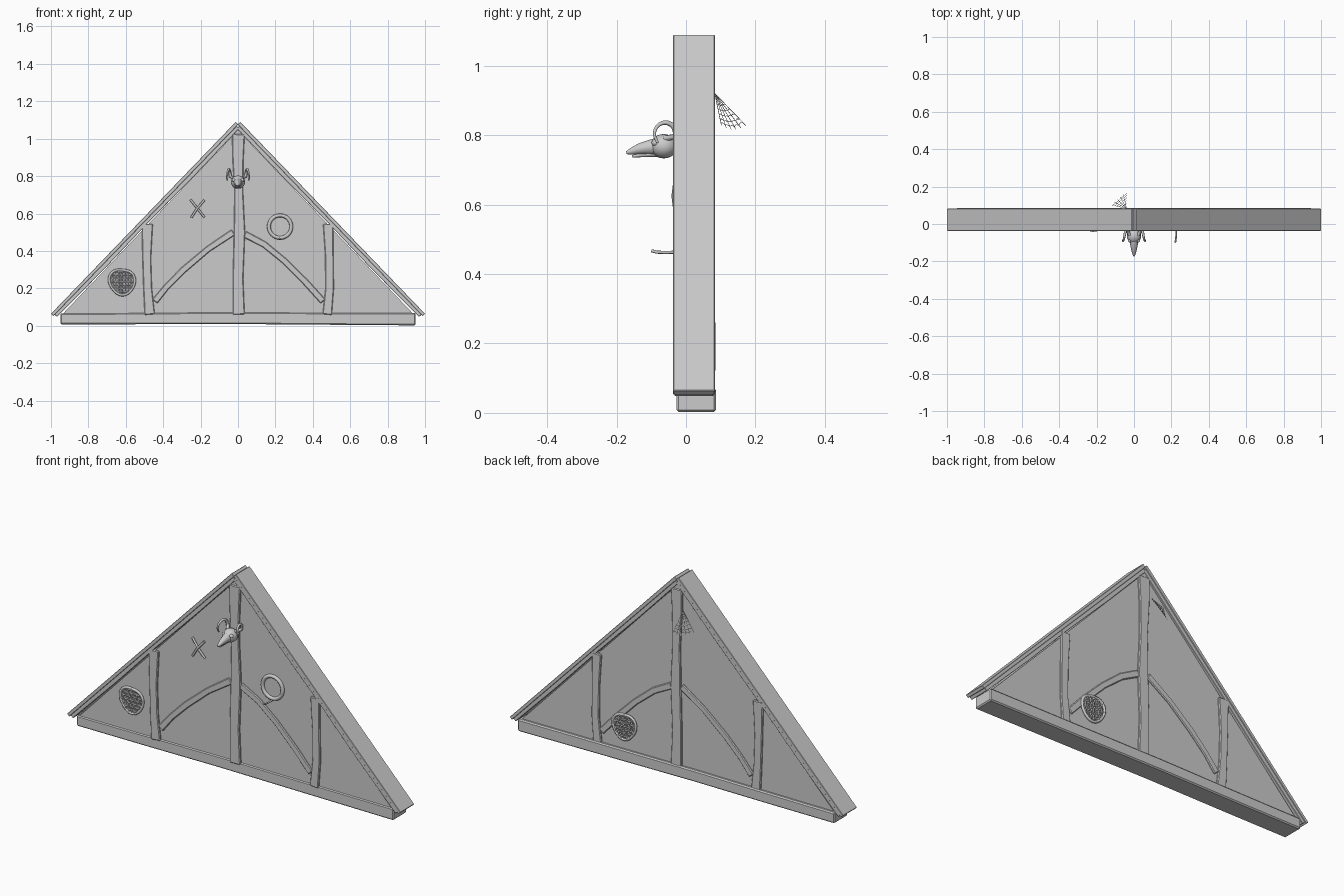
import bpy, bmesh, math
from mathutils import Vector

if "Cube" in bpy.data.objects:
    bpy.data.objects.remove(bpy.data.objects["Cube"])

grey = bpy.data.materials.new("weathered grey")
grey.diffuse_color = (0.6, 0.6, 0.6, 1)
grey.use_nodes = True
grey.node_tree.nodes["Principled BSDF"].inputs["Base Color"].default_value = grey.diffuse_color


def finish(name, bm, bevel=0.0, smooth=False):
    bmesh.ops.recalc_face_normals(bm, faces=bm.faces[:])
    me = bpy.data.meshes.new(name)
    bm.to_mesh(me)
    bm.free()
    me.materials.append(grey)
    ob = bpy.data.objects.new(name, me)
    bpy.context.collection.objects.link(ob)
    if bevel:
        mod = ob.modifiers.new("worn_edges", 'BEVEL')
        mod.width, mod.segments, mod.limit_method = bevel, 1, 'ANGLE'
        mod.angle_limit = math.radians(50)
    if smooth:
        for p in me.polygons:
            p.use_smooth = True
    return ob


def prism(name, outline, y0, y1, bevel=0.0):
    """Extrude an x-z outline along y."""
    bm = bmesh.new()
    f = bm.faces.new([bm.verts.new((x, y0, z)) for x, z in outline])
    ext = bmesh.ops.extrude_face_region(bm, geom=[f])["geom"]
    bmesh.ops.translate(bm, vec=(0, y1 - y0, 0),
                        verts=[v for v in ext if isinstance(v, bmesh.types.BMVert)])
    return finish(name, bm, bevel)


def timber(name, path, y0, y1, bevel=0.004):
    """Wavy squared timber along (x, z, width) points."""
    left, right = [], []
    for i, (x, z, w) in enumerate(path):
        a, b = path[max(i - 1, 0)], path[min(i + 1, len(path) - 1)]
        d = Vector((b[0] - a[0], b[1] - a[1])).normalized()
        left.append((x - d.y * w / 2, z + d.x * w / 2))
        right.append((x + d.y * w / 2, z - d.x * w / 2))
    return prism(name, left + right[::-1], y0, y1, bevel)


def tubes(name, paths, radius, closed=False, taper=None, res=2):
    """Round rods along 3D paths, joined in one mesh."""
    cu = bpy.data.curves.new(name, 'CURVE')
    cu.dimensions = '3D'
    cu.bevel_depth, cu.bevel_resolution, cu.use_fill_caps = radius, res, True
    for path in paths:
        sp = cu.splines.new('POLY')
        sp.points.add(len(path) - 1)
        sp.use_cyclic_u = closed
        for i, p in enumerate(path):
            sp.points[i].co = (*p, 1)
            sp.points[i].radius = 1 if taper is None else 1 + (taper - 1) * i / (len(path) - 1)
    cu.materials.append(grey)
    ob = bpy.data.objects.new(name, cu)
    bpy.context.collection.objects.link(ob)
    bpy.ops.object.select_all(action='DESELECT')
    ob.select_set(True)
    bpy.context.view_layer.objects.active = ob
    bpy.ops.object.convert(target='MESH')
    ob = bpy.context.view_layer.objects.active
    for p in ob.data.polygons:
        p.use_smooth = True
    return ob


def ellipsoid(name, centre, radii):
    bm = bmesh.new()
    bmesh.ops.create_uvsphere(bm, u_segments=20, v_segments=12, radius=1)
    for v in bm.verts:
        v.co = Vector(centre) + Vector(v.co[i] * radii[i] for i in range(3))
    return finish(name, bm, smooth=True)


# Triangular wall panel
prism("wall_panel", [(-0.95, 0.05), (0.95, 0.05), (0, 1.045)], -0.022, 0.07)

# Sill beam under the wall
timber("sill_beam", [(-0.95, 0.037, 0.058), (-0.55, 0.038, 0.06), (-0.1, 0.041, 0.062),
                     (0.4, 0.038, 0.064), (0.95, 0.035, 0.066)], -0.027, 0.086, 0.006)

# Roof boards with a rafter beneath, on both slopes
for side, s in (("left", -1), ("right", 1)):
    prism(side + "_roof_board", [(s * 1.0, 0.064), (s * 0.012, 1.09), (s * -0.002, 1.076),
                                 (s * 0.987, 0.052)], -0.037, 0.083, 0.002)
    timber(side + "_rafter", [(s * 0.975, 0.054, 0.02), (s * 0.72, 0.315, 0.024),
                              (s * 0.48, 0.566, 0.02), (s * 0.23, 0.823, 0.025),
                              (s * 0.0, 1.062, 0.02)], -0.033, 0.079, 0.002)

# Ridge block at the apex
prism("ridge_block", [(-0.04, 1.02), (0.04, 1.02), (0, 1.06)], -0.03, 0.077)

# Upright posts
timber("centre_post", [(0.004, 0.06, 0.064), (0.0, 0.25, 0.056), (0.008, 0.5, 0.06),
                       (0.004, 0.72, 0.046), (0.0, 0.88, 0.058), (0.002, 1.025, 0.068)],
       -0.034, 0.081)
timber("left_post", [(-0.472, 0.06, 0.055), (-0.483, 0.2, 0.046), (-0.488, 0.36, 0.046),
                     (-0.485, 0.545, 0.06)], -0.033, 0.08)
timber("right_post", [(0.477, 0.06, 0.05), (0.49, 0.2, 0.045), (0.488, 0.38, 0.045),
                      (0.482, 0.545, 0.055)], -0.033, 0.08)

# Curved braces
timber("left_brace", [(-0.445, 0.13, 0.035), (-0.38, 0.21, 0.032), (-0.29, 0.3, 0.034),
                      (-0.16, 0.41, 0.032), (-0.025, 0.5, 0.036)], -0.031, 0.078)
timber("right_brace", [(0.035, 0.49, 0.036), (0.14, 0.435, 0.034), (0.25, 0.345, 0.032),
                       (0.36, 0.235, 0.034), (0.455, 0.13, 0.034)], -0.031, 0.078)


# Woven patches, front and back
def woven_patch(name, cx, cz, y, out):
    def rad(a):
        return 0.064 * (1 + 0.07 * math.sin(2 * a + 2) + 0.06 * math.sin(3 * a))
    rim = [(cx + rad(a) * math.cos(a), y, cz + 1.12 * rad(a) * math.sin(a))
           for a in (i * math.tau / 28 for i in range(28))]
    tubes(name + "_rim", [rim], 0.007, closed=True)
    rods = []
    for i in range(-3, 4):
        t = i * 0.0165
        h = math.sqrt(0.063 ** 2 - t * t)
        for vertical in (False, True):
            path = []
            for k in range(13):
                u = h * (k / 6 - 1)
                wave = out * 0.003 * math.sin(u / 0.0165 * math.pi + i * math.pi + vertical * math.pi)
                x, z = (t, u * 1.08) if vertical else (u, t * 1.08)
                path.append((cx + x, y + wave, cz + z))
            rods.append(path)
    tubes(name + "_weave", rods, 0.0045, res=1)


woven_patch("front_woven_patch", -0.62, 0.235, -0.025, -1)
woven_patch("back_woven_patch", 0.315, 0.195, 0.078, 1)

# Crossed sticks on the wall
tubes("crossed_sticks", [[(-0.255, -0.026, 0.675), (-0.215, -0.032, 0.625), (-0.18, -0.026, 0.58)],
                         [(-0.18, -0.03, 0.672), (-0.22, -0.036, 0.625), (-0.25, -0.03, 0.578)]], 0.006)

# Round hole frame and its perch
tubes("hole_frame", [[(0.225 + 0.06 * math.cos(a), -0.024, 0.53 + 0.06 * math.sin(a))
                      for a in (i * math.tau / 32 for i in range(32))]], 0.01, closed=True)
tubes("perch", [[(0.225, -0.02, 0.463), (0.226, -0.06, 0.462), (0.223, -0.085, 0.463),
                 (0.221, -0.099, 0.467)]], 0.0045)

# Horned bird skull on the post
ellipsoid("skull", (0, -0.064, 0.768), (0.038, 0.04, 0.035))
tubes("upper_beak", [[(0, -0.075, 0.767), (0, -0.105, 0.765), (0, -0.135, 0.76),
                      (0, -0.158, 0.753), (0, -0.172, 0.749)]], 0.027, taper=0.15, res=4)
tubes("lower_beak", [[(0, -0.07, 0.75), (0, -0.11, 0.745), (0, -0.155, 0.739)]],
      0.014, taper=0.25, res=3)
for side, s in (("left", -1), ("right", 1)):
    arc = [(s * 0.022, -0.06, 0.79)]
    for i in range(13):
        a = math.radians(-10 + 200 * i / 12)
        arc.append((s * (0.04 + 0.02 * i / 12), -0.06 + 0.031 * math.cos(a),
                    0.803 + 0.033 * math.sin(a)))
    arc.append((s * 0.058, -0.082, 0.778))
    tubes(side + "_horn", [arc], 0.009, taper=0.45)
    ellipsoid(side + "_eye_ridge", (s * 0.022, -0.088, 0.778), (0.011, 0.011, 0.01))

# Cobweb hanging off the back of the centre post
hub = Vector((-0.04, 0.083, 0.92))
ends = [Vector((-0.04 - 0.08 * t, 0.172 - 0.07 * t, 0.828 - 0.012 * math.sin(t * math.pi)))
        for t in (0, 0.2, 0.4, 0.6, 0.8, 1)]
threads = [[hub, e] for e in ends]
for f in (0.35, 0.5, 0.65, 0.8, 0.92):
    ring = []
    for i, e in enumerate(ends):
        ring.append(hub.lerp(e, f))
        if i < len(ends) - 1:
            ring.append(hub.lerp((e + ends[i + 1]) / 2, f - 0.03))
    threads.append(ring)
tubes("cobweb", threads, 0.0009, res=0)
